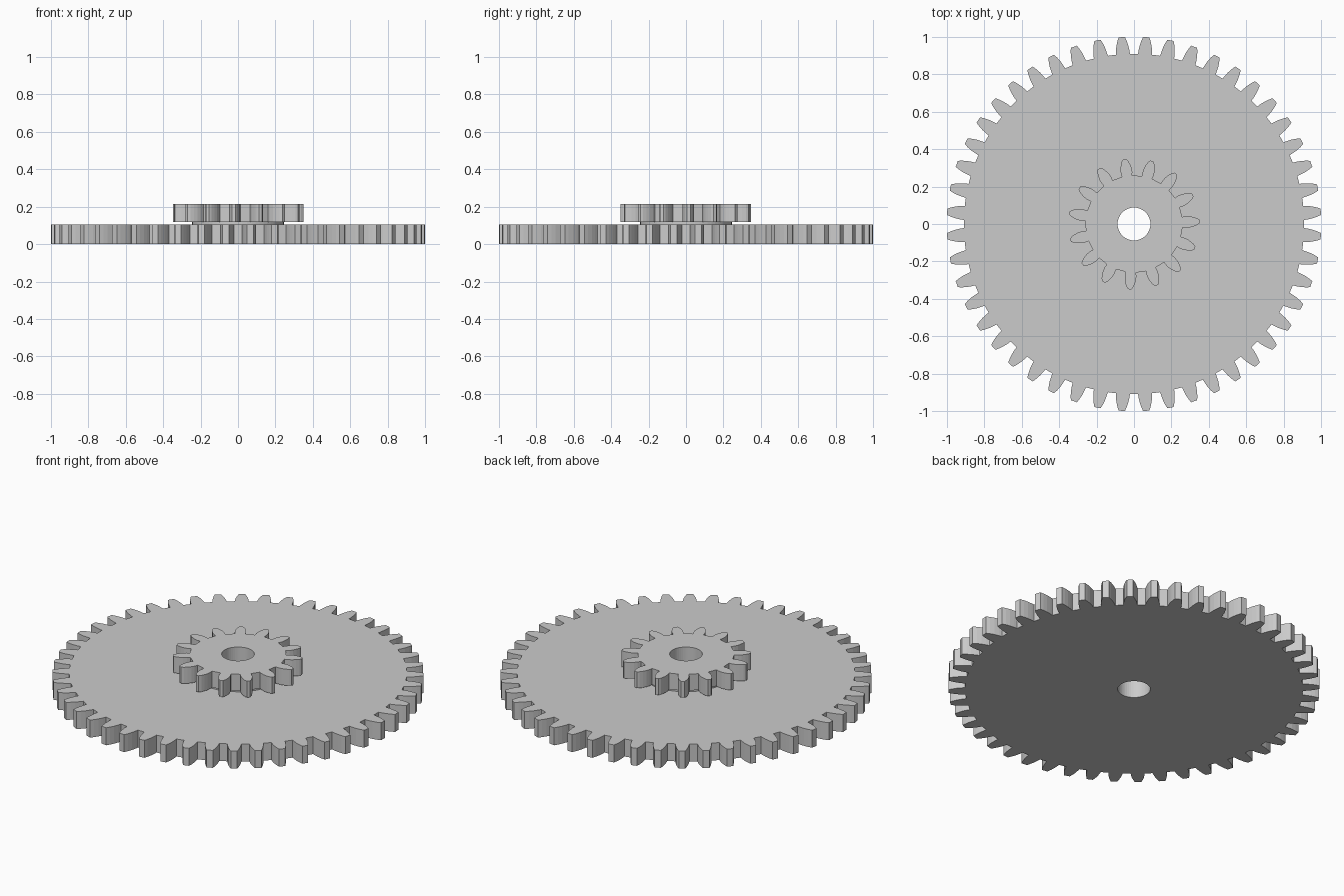
import bpy
import bmesh
from math import cos, sin, pi, radians, tau

cube = bpy.data.objects.get("Cube")
if cube:
    bpy.data.objects.remove(cube)

GREY = (0.6, 0.6, 0.6, 1.0)
grey = bpy.data.materials.new("plain grey")
grey.use_nodes = True
grey.diffuse_color = GREY
grey.node_tree.nodes["Principled BSDF"].inputs["Base Color"].default_value = GREY

BORE = 0.088
BORE_SIDES = 48


def gear_outline(teeth, phase, flank):
    """Closed outline; flank lists (radius, half width) from root to tip."""
    points = []
    for i in range(teeth):
        middle = phase + tau * i / teeth
        side = [(r, -w) for r, w in flank] + [(r, w) for r, w in reversed(flank)]
        points += [(r * cos(middle + w / r), r * sin(middle + w / r)) for r, w in side]
    return points


def circle(radius, sides):
    return [(radius * cos(tau * i / sides), radius * sin(tau * i / sides))
            for i in range(sides)]


def bored_plate(name, outline, bottom, top):
    """Extrude an outline with a round bore through its centre."""
    bm = bmesh.new()
    edges = []
    for loop in (outline, circle(BORE, BORE_SIDES)):
        verts = [bm.verts.new((x, y, bottom)) for x, y in loop]
        edges += [bm.edges.new((v, verts[i - 1])) for i, v in enumerate(verts)]
    bmesh.ops.triangle_fill(bm, use_beauty=True, edges=edges)
    base = list(bm.faces)
    new = bmesh.ops.extrude_face_region(bm, geom=base, use_keep_orig=True)["geom"]
    bmesh.ops.translate(bm, vec=(0, 0, top - bottom),
                        verts=[g for g in new if isinstance(g, bmesh.types.BMVert)])
    bmesh.ops.recalc_face_normals(bm, faces=bm.faces)
    mesh = bpy.data.meshes.new(name)
    bm.to_mesh(mesh)
    bm.free()
    mesh.materials.append(grey)
    obj = bpy.data.objects.new(name, mesh)
    bpy.context.collection.objects.link(obj)
    return obj


# Large wheel, with a gap between teeth on each axis
wheel_flank = [(0.91, 0.038), (0.93, 0.036), (0.955, 0.032), (0.98, 0.025), (1.001, 0.017)]
bored_plate("large_gear", gear_outline(48, pi / 48, wheel_flank), 0, 0.104)

# Short collar between the two gears
bored_plate("collar", circle(0.245, 64), 0.104, 0.118)

# Small pinion
pinion_flank = [(0.26, 0.028), (0.28, 0.031), (0.30, 0.030), (0.32, 0.025),
                (0.338, 0.018), (0.35, 0.009)]
bored_plate("small_gear", gear_outline(15, radians(2.25), pinion_flank), 0.118, 0.215)
